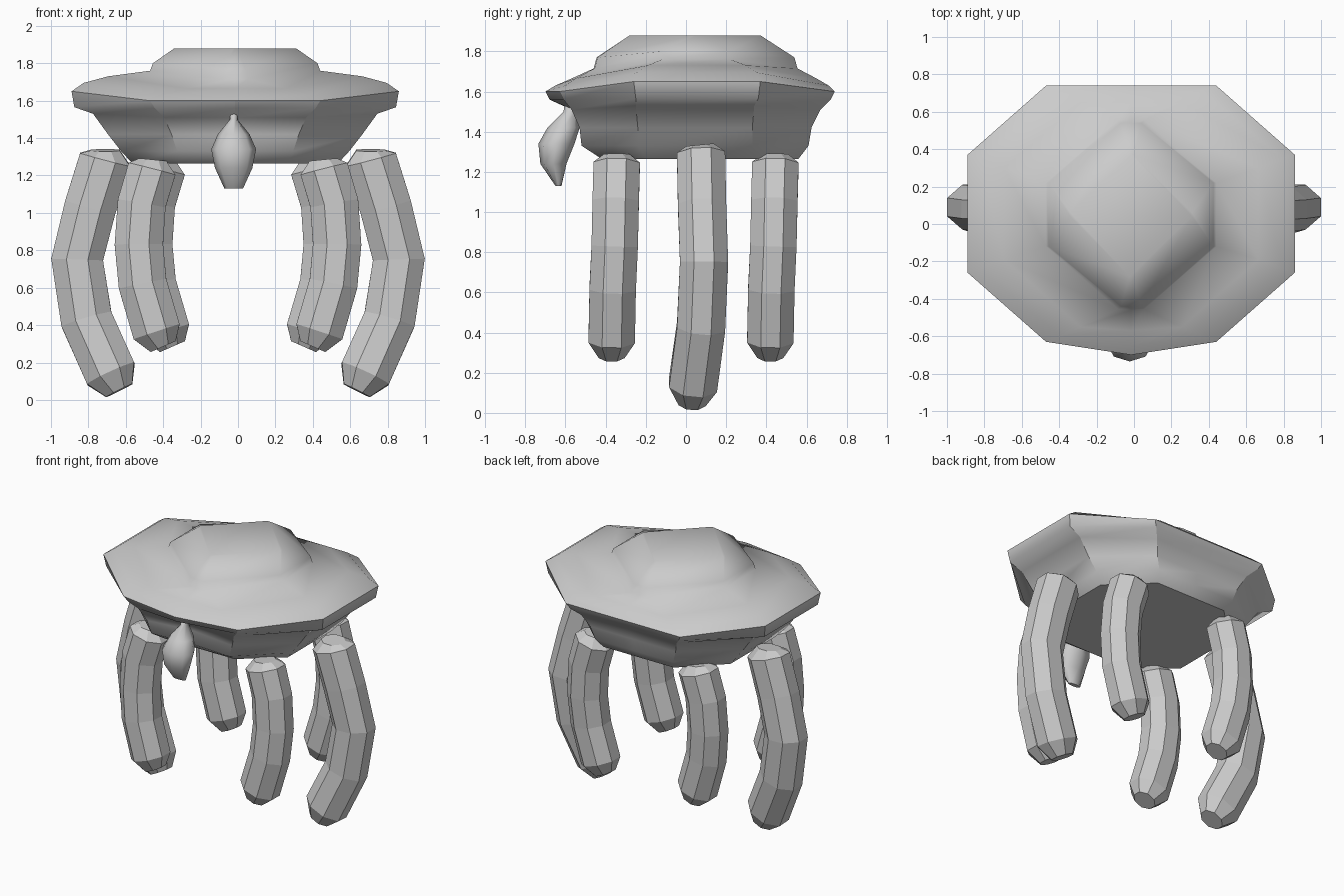
import bpy
import bmesh
import math
from mathutils import Vector

default_cube = bpy.data.objects.get("Cube")
if default_cube:
    bpy.data.objects.remove(default_cube, do_unlink=True)

grey = bpy.data.materials.new("stone grey")
grey.use_nodes = True
colour = (0.6, 0.6, 0.6, 1)
grey.diffuse_color = colour
grey.node_tree.nodes["Principled BSDF"].inputs["Base Color"].default_value = colour


def loft(name, rings, is_sharp=None):
    """Skin a stack of equal-length point rings and cap both ends.

    is_sharp(lower_ring, upper_ring) picks the hard edges of a smooth part;
    without it the part stays flat shaded.
    """
    bm = bmesh.new()
    loops = [[bm.verts.new(point) for point in ring] for ring in rings]
    count = len(loops[0])
    for lower, upper in zip(loops, loops[1:]):
        for i in range(count):
            j = (i + 1) % count
            bm.faces.new((lower[i], lower[j], upper[j], upper[i]))
    bm.faces.new(loops[0])
    bm.faces.new(loops[-1])
    bmesh.ops.recalc_face_normals(bm, faces=bm.faces)
    if is_sharp:
        bm.verts.index_update()
        for face in bm.faces:
            face.smooth = True
        for edge in bm.edges:
            levels = sorted(v.index // count for v in edge.verts)
            edge.smooth = not is_sharp(*levels)
    mesh = bpy.data.meshes.new(name)
    bm.to_mesh(mesh)
    bm.free()
    mesh.materials.append(grey)
    bpy.context.collection.objects.link(bpy.data.objects.new(name, mesh))


BODY_X = -0.015


def shell_ring(corner, side, front, front_corner, side_front, side_back, back, z_side, z_end):
    """Ten-point ring with a flat back, flat sides and a slightly pointed front."""
    half = [(corner, front_corner, z_end), (side, side_front, z_side),
            (side, side_back, z_side), (corner, back, z_end)]
    right = [(BODY_X + x, y, z) for x, y, z in half]
    left = [(BODY_X - x, y, z) for x, y, z in reversed(half)]
    return [(BODY_X, front, z_end)] + right + [(BODY_X, back, z_end)] + left


# Shell: belly, wall, overhanging rim, sloping shoulder and raised diamond crown
shell = [
    shell_ring(.28, .55, -.42, -.42, -.2, .3, .56, 1.265, 1.265),
    shell_ring(.31, .61, -.5, -.52, -.24, .33, .61, 1.33, 1.33),
    shell_ring(.34, .68, -.49, -.53, -.24, .33, .625, 1.42, 1.42),
    shell_ring(.38, .76, -.56, -.57, -.25, .34, .67, 1.53, 1.51),
    shell_ring(.43, .86, -.68, -.61, -.25, .36, .72, 1.565, 1.56),
    shell_ring(.455, .875, -.70, -.63, -.26, .37, .74, 1.65, 1.6),
    shell_ring(.38, .81, -.65, -.6, -.24, .35, .71, 1.695, 1.63),
    shell_ring(.27, .68, -.57, -.55, -.19, .3, .65, 1.73, 1.665),
    shell_ring(.07, .455, -.46, -.455, -.12, .22, .555, 1.76, 1.715),
    shell_ring(.055, .44, -.445, -.44, -.12, .22, .54, 1.8, 1.77),
    shell_ring(.01, .325, -.28, -.28, .04, .06, .37, 1.88, 1.88),
]
RIM = 5


def shell_edge(lower, upper):
    """Hard edges: belly outline, rim, crown outline and the wall's upright corners."""
    if lower == upper:
        return lower in (0, RIM)
    return lower >= 1 and upper <= RIM


loft("shell", shell, shell_edge)

# Hanging snout under the front rim: height, centre y, half width, half depth
snout = [(1.13, -.635, .05, .015), (1.24, -.66, .1, .065), (1.34, -.645, .12, .09),
         (1.42, -.61, .085, .08), (1.5, -.575, .02, .035), (1.56, -.57, .02, .03)]
eighths = [math.tau * i / 8 for i in range(8)]
loft("snout", [[(BODY_X - .008 + w * math.cos(a), y + d * math.sin(a), z) for a in eighths]
               for z, y, w, d in snout], lambda lower, upper: lower == upper == 0)


def leg(name, path, radius, depth, offset=(0, 0, 0)):
    """Bent eight-sided leg with chamfered ends, flat sides facing outward."""
    points = [Vector(p) + Vector(offset) for p in path]
    rings = []
    last = len(points) - 1
    for i, p in enumerate(points):
        tangent = (points[min(i + 1, last)] - points[max(i - 1, 0)]).normalized()
        across = Vector((0, 1, 0)).cross(tangent).normalized()
        along = tangent.cross(across)
        scale = 0.56 if i in (0, last) else 1
        rings.append([p + scale * (across * radius * math.cos(a) + along * depth * math.sin(a))
                      for a in (angle + math.pi / 8 for angle in eighths)])
    loft(name, rings)


# Six legs in mirrored pairs: the middle pair is longer and bows further out
long_path = [(.71, .07, 1.335), (.71, .075, 1.285), (.79, .08, 1.03), (.86, .09, .75),
             (.81, .075, .43), (.68, .035, .14), (.635, .03, .05)]
short_path = [(.455, -.345, 1.285), (.46, -.345, 1.235), (.515, -.35, 1.05), (.53, -.355, .83),
              (.51, -.365, .62), (.435, -.37, .365), (.4, -.37, .285)]
for side, sign in (("left", 1), ("right", -1)):
    def mirrored(path):
        return [(sign * x, y, z) for x, y, z in path]
    leg(side + " middle leg", mirrored(long_path), .15, .13)
    leg(side + " front leg", mirrored(short_path), .14, .125)
    leg(side + " back leg", mirrored(short_path), .14, .125, (-.05 * sign, .79, 0))
